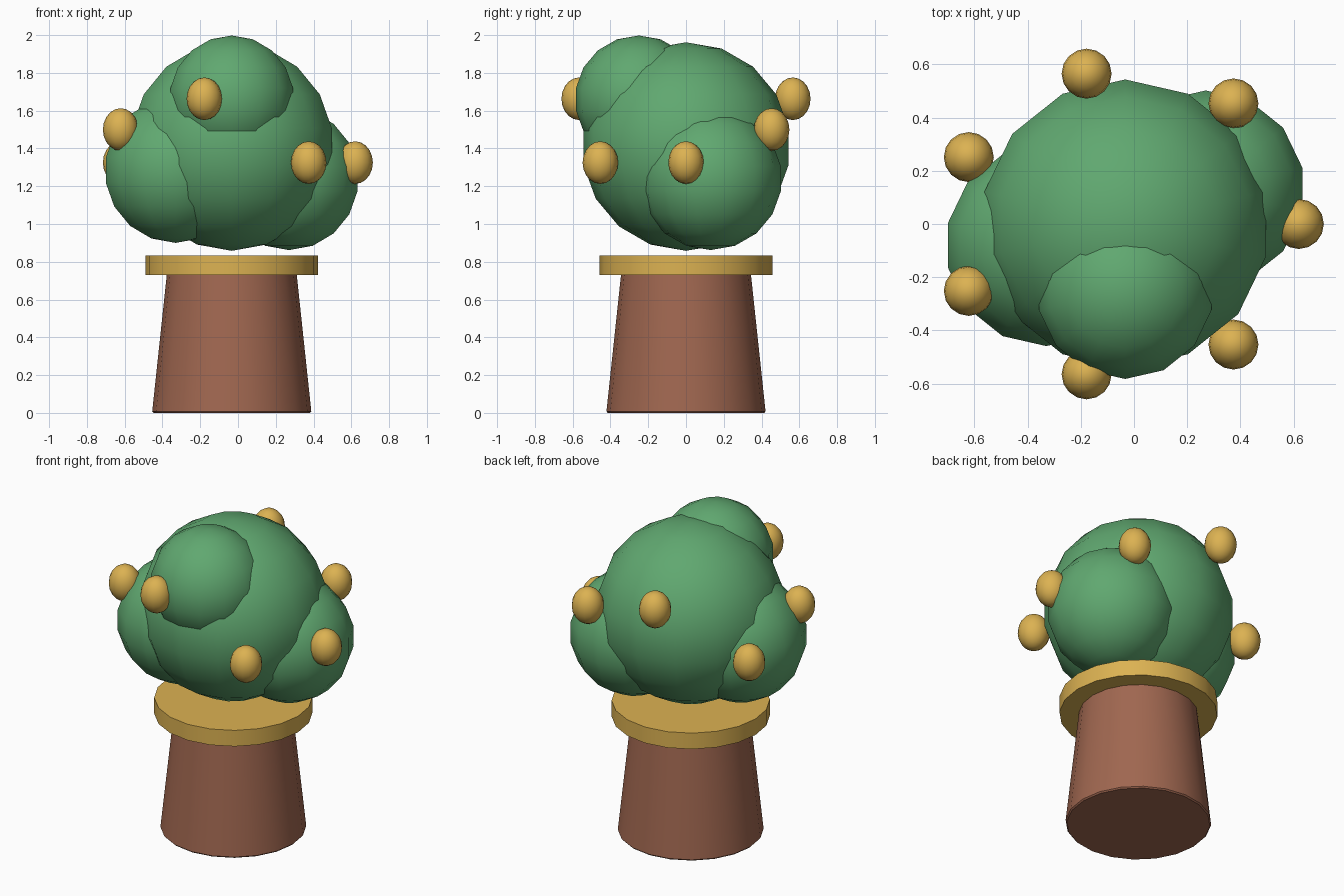
import bpy
import math

if "Cube" in bpy.data.objects:
    bpy.data.objects.remove(bpy.data.objects["Cube"], do_unlink=True)

CENTRE_X = -0.033


def make_material(name, rgb):
    """Flat material from 0-255 display colour, stored as linear values."""
    linear = [((c / 255 + 0.055) / 1.055) ** 2.4 for c in rgb] + [1.0]
    mat = bpy.data.materials.new(name)
    mat.use_nodes = True
    mat.diffuse_color = linear
    bsdf = mat.node_tree.nodes["Principled BSDF"]
    bsdf.inputs["Base Color"].default_value = linear
    bsdf.inputs["Roughness"].default_value = 0.8
    return mat


green = make_material("leaf green", (96, 168, 112))
brown = make_material("bark brown", (160, 103, 80))
gold = make_material("fruit gold", (220, 178, 82))


def finish(name, mat, angle):
    obj = bpy.context.object
    obj.name = name
    obj.data.materials.append(mat)
    bpy.ops.object.shade_smooth_by_angle(angle=math.radians(angle))
    return obj


def ball(name, mat, location, radius, segments, rings, stretch=1.0):
    bpy.ops.mesh.primitive_uv_sphere_add(
        segments=segments, ring_count=rings, radius=radius, location=location)
    obj = finish(name, mat, 60)
    obj.scale.z = stretch
    return obj


def drum(name, mat, bottom, top, r_bottom, r_top):
    bpy.ops.mesh.primitive_cone_add(
        vertices=20, radius1=r_bottom, radius2=r_top, depth=top - bottom,
        location=(CENTRE_X, 0, (bottom + top) / 2))
    return finish(name, mat, 40)


# Tapered trunk with a slightly eased foot, and the disc on top of it
trunk = drum("trunk", brown, 0, 0.75, 0.422, 0.342)
ease = trunk.modifiers.new("eased foot", "BEVEL")
ease.width = 0.008
ease.segments = 1
drum("collar_disc", gold, 0.73, 0.832, 0.457, 0.457)

# Crown: one large ball with three lobes
crown = [
    ("crown_main", (CENTRE_X, 0, 1.41), 0.552),
    ("crown_top_lobe", (CENTRE_X, -0.25, 1.66), 0.338),
    ("crown_right_lobe", (-0.33, -0.08, 1.285), 0.385),
    ("crown_left_lobe", (0.27, 0.13, 1.24), 0.378),
]
for name, location, radius in crown:
    ball(name, green, location, radius, 14, 9)

# Seven fruits in an oval ring, cycling through three heights
heights = (1.325, 1.5, 1.663)
for i in range(7):
    a = math.tau * i / 7
    place = (CENTRE_X + 0.653 * math.cos(a), 0.58 * math.sin(a), heights[i % 3])
    ball(f"fruit_{i + 1}", gold, place, 0.094, 16, 10, 1.2)
